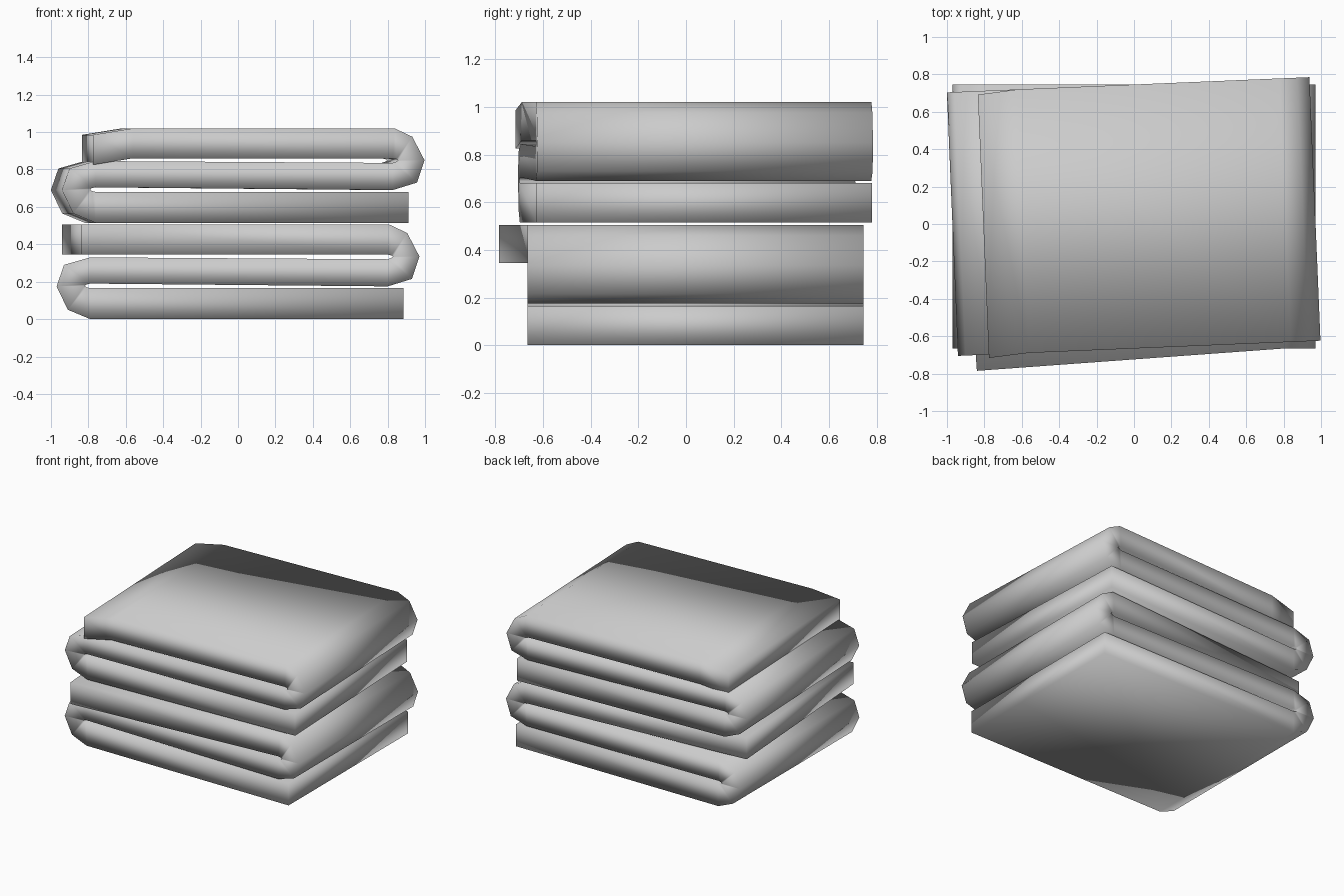
import bpy
import bmesh
from math import radians
from mathutils import Matrix, Vector

cube = bpy.data.objects.get("Cube")
if cube:
    bpy.data.objects.remove(cube, do_unlink=True)

# One plain cloth colour
cloth = bpy.data.materials.new("grey cloth")
cloth.use_nodes = True
COLOUR = (0.6, 0.6, 0.6, 1)
cloth.diffuse_color = COLOUR
cloth.node_tree.nodes["Principled BSDF"].inputs["Base Color"].default_value = COLOUR

FRONT, BACK = -0.665, 0.745

# Folded strip: pairs of lower-run side and upper-run side points (x, z)
FOLDS = [
    ((0.885, 0), (0.885, 0.165)),
    # left fold
    ((-0.79, 0), (-0.79, 0.165)),
    ((-0.91, 0.05), (-0.81, 0.17)),
    ((-0.97, 0.175), (-0.82, 0.178)),
    ((-0.93, 0.29), (-0.81, 0.185)),
    ((-0.79, 0.33), (-0.79, 0.19)),
    # right fold
    ((0.80, 0.32), (0.80, 0.175)),
    ((0.82, 0.327), (0.93, 0.215)),
    ((0.83, 0.334), (0.97, 0.335)),
    ((0.82, 0.34), (0.905, 0.46)),
    ((0.80, 0.345), (0.81, 0.505)),
]


def folded_towel(name, tail, turn, lift):
    """Tail sections are (front xy, back xy, drop) for the loose top end."""
    bm = bmesh.new()
    rings = []
    for a, b in FOLDS:
        rings.append([(a[0], FRONT, a[1]), (b[0], FRONT, b[1]),
                      (b[0], BACK, b[1]), (a[0], BACK, a[1])])
    for front, back, drop in tail:
        low, high = 0.345 - drop, 0.505 - drop
        rings.append([(*front, low), (*front, high), (*back, high), (*back, low)])
    rings = [[bm.verts.new(p) for p in ring] for ring in rings]
    for r, s in zip(rings, rings[1:]):
        for i in range(4):
            j = (i + 1) % 4
            bm.faces.new((r[i], r[j], s[j], s[i]))
    bm.faces.new(rings[0])
    bm.faces.new(rings[-1])
    bmesh.ops.recalc_face_normals(bm, faces=bm.faces)
    bm.transform(Matrix.Translation(Vector((0, 0, lift))) @ Matrix.Rotation(radians(turn), 4, "Z"))
    for f in bm.faces:
        f.smooth = True
    mesh = bpy.data.meshes.new(name)
    bm.to_mesh(mesh)
    bm.free()
    mesh.materials.append(cloth)
    obj = bpy.data.objects.new(name, mesh)
    bpy.context.collection.objects.link(obj)


# Lower towel: loose end swings toward the front
folded_towel("lower_towel", [((-0.84, -0.785), (-0.94, 0.625), 0)], 0, 0)

# Upper towel: turned slightly, loose end droops
folded_towel("upper_towel", [((-0.59, FRONT), (-0.59, BACK), 0),
                             ((-0.805, -0.683), (-0.805, 0.726), 0.035)], 2.4, 0.515)
